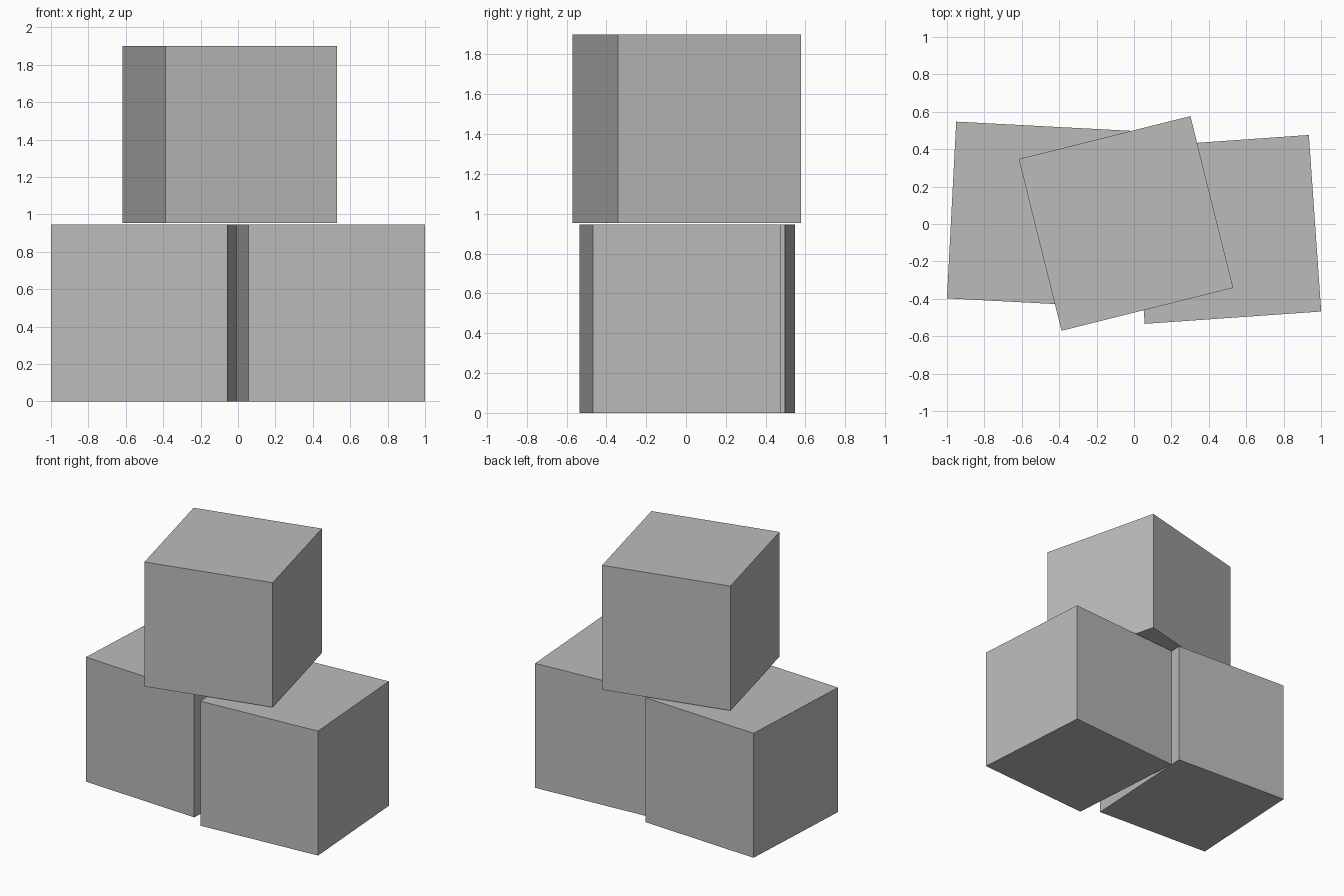
import bpy
from math import radians

cube = bpy.data.objects.get("Cube")
if cube:
    bpy.data.objects.remove(cube, do_unlink=True)

SIZE = 0.946

# Plain grey for every box
grey = bpy.data.materials.new("plain_grey")
grey.use_nodes = True
colour = (0.5, 0.5, 0.5, 1.0)
grey.diffuse_color = colour
grey.node_tree.nodes["Principled BSDF"].inputs["Base Color"].default_value = colour


def add_box(name, x, y, base, turn):
    """Place a cube by its centre, base height and turn about z in degrees."""
    bpy.ops.mesh.primitive_cube_add(
        size=SIZE, location=(x, y, base + SIZE / 2), rotation=(0, 0, radians(turn)))
    box = bpy.context.object
    box.name = name
    box.data.materials.append(grey)


# Two boxes side by side, slightly askew
add_box("lower_right_box", -0.503, 0.05, 0, -3)
add_box("lower_left_box", 0.496, -0.029, 0, 4)

# One box stacked across both
add_box("top_box", -0.043, 0.003, 0.953, 14)
